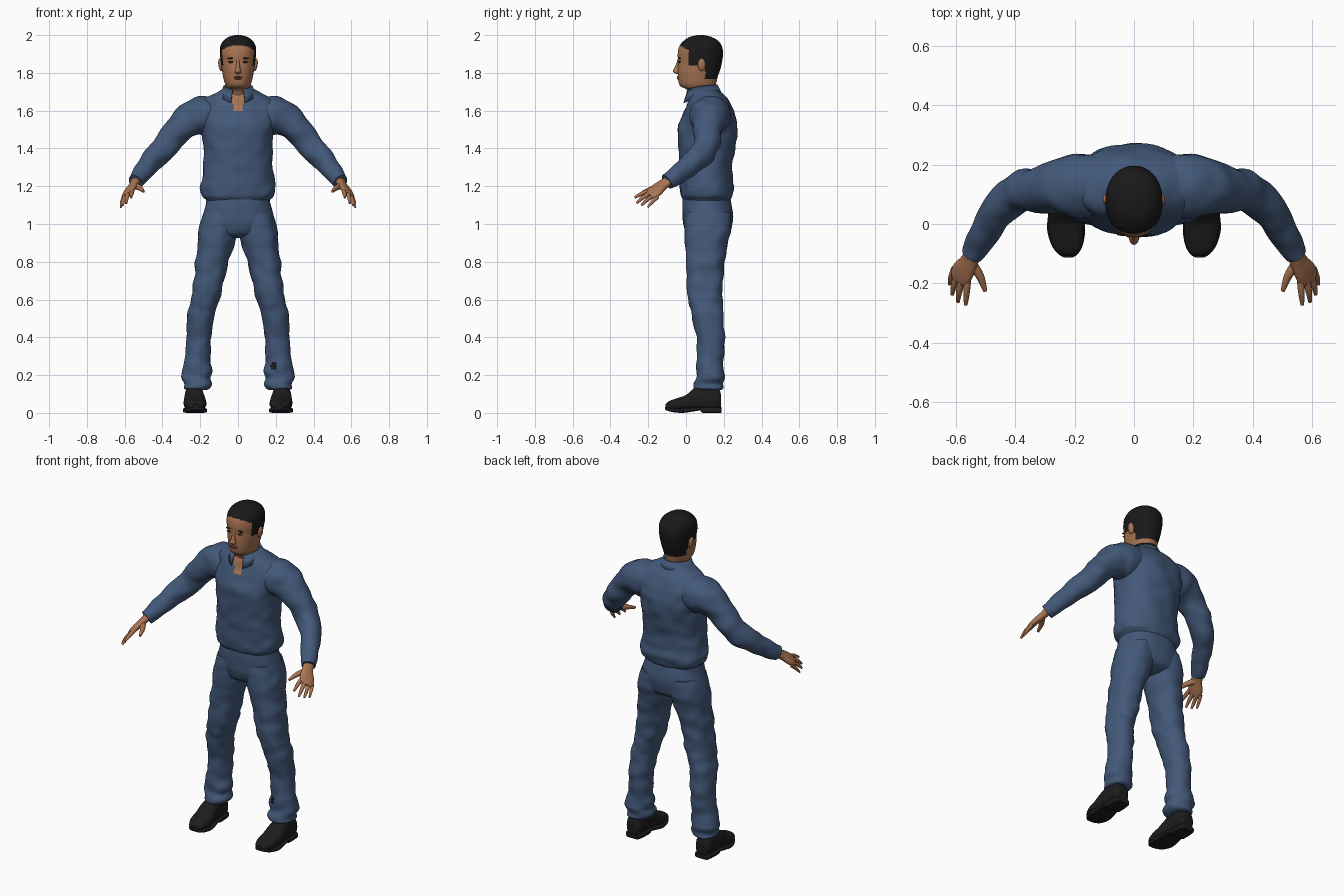
import bpy, bmesh, math
from mathutils import Vector, Matrix, noise


def material(name, rgb):
    m = bpy.data.materials.new(name)
    m.diffuse_color = (*rgb, 1)
    return m


BLUE = material("blue_cloth", (0.055, 0.098, 0.19))
SKIN = material("skin", (0.40, 0.175, 0.085))
HAIR = material("black_hair", (0.010, 0.010, 0.011))
SHOE = material("black_leather", (0.012, 0.012, 0.012))
LIP = material("lip_brown", (0.22, 0.075, 0.045))
EYE = material("eye_dark", (0.02, 0.014, 0.012))


def finish(bm, name, mats, rule=None):
    bmesh.ops.recalc_face_normals(bm, faces=bm.faces[:])
    me = bpy.data.meshes.new(name)
    bm.to_mesh(me)
    bm.free()
    for m in mats:
        me.materials.append(m)
    for p in me.polygons:
        p.use_smooth = len(p.vertices) <= 4
        if rule:
            p.material_index = rule(p.center)
    ob = bpy.data.objects.new(name, me)
    bpy.context.collection.objects.link(ob)
    return ob


def spline(rows, steps):
    """Catmull-Rom interpolation through rows of numbers."""
    out = []
    n = len(rows)
    for i in range(n - 1):
        a, b, c, d = rows[max(i - 1, 0)], rows[i], rows[i + 1], rows[min(i + 2, n - 1)]
        for k in range(steps):
            t = k / steps
            out.append([0.5 * (2 * q + (r - p) * t + (2 * p - 5 * q + 4 * r - s) * t * t
                               + (3 * q - p - 3 * r + s) * t ** 3)
                        for p, q, r, s in zip(a, b, c, d)])
    return out + [list(rows[-1])]


def loft(name, rows, mats, sides=32, steps=4, power=2.0, fold=0.0, mirror=1, rule=None):
    """Skin sections given as centre, u radius vector, v radius vector."""
    bm = bmesh.new()
    rings = []
    for row in spline(rows, steps):
        c, u, v = Vector(row[:3]), Vector(row[3:6]), Vector(row[6:])
        ring = []
        for i in range(sides):
            a = 2 * math.pi * i / sides
            ca, sa = math.cos(a), math.sin(a)
            p = c + u * math.copysign(abs(ca) ** (2 / power), ca) \
                  + v * math.copysign(abs(sa) ** (2 / power), sa)
            if fold:
                p += (p - c).normalized() * noise.noise(Vector((p.x * 13, p.y * 13, p.z * 17))) * fold
            ring.append(bm.verts.new((p.x * mirror, p.y, p.z)))
        rings.append(ring)
    for r0, r1 in zip(rings, rings[1:]):
        for i in range(sides):
            j = (i + 1) % sides
            bm.faces.new((r0[i], r0[j], r1[j], r1[i]))
    bm.faces.new(rings[0])
    bm.faces.new(rings[-1])
    return finish(bm, name, mats, rule)


def level(z, x0, x1, y0, y1):
    return ((x0 + x1) / 2, (y0 + y1) / 2, z, (x1 - x0) / 2, 0, 0, 0, (y1 - y0) / 2, 0)


def upright(z, y0, y1, hw):
    return level(z, -hw, hw, y0, y1)


def slice_y(y, x, hw, z0, z1):
    return (x, y, (z0 + z1) / 2, hw, 0, 0, 0, 0, (z1 - z0) / 2)


def tube(pts):
    """Round sections along a path of (x, y, z, radius)."""
    rows = []
    for i, p in enumerate(pts):
        t = (Vector(pts[min(i + 1, len(pts) - 1)][:3]) - Vector(pts[max(i - 1, 0)][:3])).normalized()
        u = t.cross(Vector((0, 0, 1))).normalized()
        rows.append((*p[:3], *(u * p[3]), *(u.cross(t) * p[3])))
    return rows


def blob(name, loc, size, mat, tilt=0.0):
    bm = bmesh.new()
    bmesh.ops.create_uvsphere(bm, u_segments=20, v_segments=12, radius=1,
                              matrix=Matrix.Translation(loc) @ Matrix.Rotation(tilt, 4, 'Y')
                              @ Matrix.Diagonal((*size, 1)))
    return finish(bm, name, [mat])


# Shirt with an open V neck
loft("shirt", [upright(*r) for r in (
    (1.115, -.012, .225, .160), (1.13, -.016, .236, .172), (1.15, -.025, .246, .193),
    (1.19, -.031, .252, .200), (1.24, -.033, .245, .190), (1.32, -.037, .246, .183),
    (1.42, -.042, .262, .185), (1.50, -.041, .272, .195), (1.56, -.025, .265, .208),
    (1.62, .000, .245, .210), (1.66, .013, .220, .185), (1.69, .024, .190, .130),
    (1.715, .032, .165, .080), (1.72, .045, .150, .050))],
    [BLUE, SKIN], sides=72, steps=5, power=2.25, fold=.009,
    rule=lambda c: int(c.y < .07 and c.z > 1.575 and abs(c.x) < (c.z - 1.575) * .5))

# Collar folded around the neck
bm = bmesh.new()
strip = []
for i in range(41):
    t = -1 + i / 20
    a = math.radians(158) * t
    f = abs(t) ** 2.5
    row = []
    for rx, ry, z in ((.068, .072, 1.715 - .02 * f), (.076, .082, 1.738 - .025 * f),
                      (.100, .106, 1.690 - .048 * f)):
        row.append(bm.verts.new((rx * math.sin(a), .085 + ry * math.cos(a), z)))
    strip.append(row)
for r0, r1 in zip(strip, strip[1:]):
    for k in range(2):
        bm.faces.new((r0[k], r1[k], r1[k + 1], r0[k + 1]))
collar = finish(bm, "collar", [BLUE])
collar.modifiers.new("thickness", 'SOLIDIFY').thickness = .007

# Trouser seat
loft("trouser_seat", [upright(*r) for r in (
    (.925, .05, .18, .09), (.95, .005, .228, .17), (1.0, -.014, .245, .198),
    (1.05, -.018, .250, .187), (1.10, -.021, .242, .173), (1.14, -.016, .232, .165))],
    [BLUE], sides=56, power=2.2, fold=.004)

for s, side in ((1, "left"), (-1, "right")):
    # Trouser legs, with a small dark patch on one shin
    loft(side + "_trouser_leg", [level(*r) for r in (
        (1.06, .010, .180, .00, .235), (.98, .000, .207, -.010, .240), (.90, .016, .218, -.004, .222),
        (.80, .052, .225, -.002, .203), (.70, .074, .236, .004, .193), (.60, .098, .251, .012, .190),
        (.53, .122, .266, .026, .195), (.40, .140, .276, .058, .205), (.30, .145, .284, .062, .198),
        (.22, .138, .296, .053, .197), (.185, .146, .302, .052, .203), (.155, .140, .290, .044, .193),
        (.13, .152, .292, .043, .195), (.12, .165, .275, .06, .18))],
        [BLUE, HAIR], sides=48, steps=6, power=2.2, fold=.010, mirror=s,
        rule=lambda c: int(c.y < .1 and math.hypot(c.x - .19, c.z - .25) < .018))

    # Sleeves
    loft(side + "_sleeve", tube((
        (.10, .130, 1.575, .100), (.19, .130, 1.572, .107), (.25, .123, 1.553, .094),
        (.31, .116, 1.505, .077), (.37, .110, 1.432, .070), (.42, .085, 1.372, .066),
        (.465, .030, 1.325, .058), (.51, -.040, 1.268, .048), (.545, -.100, 1.224, .041))),
        [BLUE], sides=36, steps=5, fold=.009, mirror=s)

    # Palm, flattened across the knuckles
    across = Vector((.05, .04, -.035)).normalized()
    thin = across.cross(Vector((.045, -.10, -.06))).normalized()
    loft(side + "_palm", [(*c, *(across * w), *(thin * h)) for c, w, h in (
        ((.540, -.085, 1.232), .029, .024), ((.552, -.122, 1.208), .032, .020),
        ((.573, -.155, 1.180), .042, .018), ((.586, -.182, 1.160), .040, .014),
        ((.592, -.194, 1.152), .026, .008))],
        [SKIN], sides=24, power=2.4, mirror=s)

    # Fingers and thumb
    for finger, pts in {
        "index_finger": ((.559, -.180, 1.180, .012), (.563, -.230, 1.163, .011), (.566, -.272, 1.140, .006)),
        "middle_finger": ((.577, -.178, 1.167, .012), (.588, -.226, 1.142, .011), (.592, -.262, 1.110, .006)),
        "ring_finger": ((.592, -.166, 1.155, .012), (.606, -.208, 1.126, .010), (.611, -.237, 1.098, .006)),
        "little_finger": ((.604, -.150, 1.144, .011), (.616, -.180, 1.115, .009), (.621, -.203, 1.088, .005)),
        "thumb": ((.552, -.125, 1.205, .018), (.518, -.175, 1.190, .014), (.500, -.226, 1.172, .007)),
    }.items():
        loft(f"{side}_{finger}", tube(pts), [SKIN], sides=12, mirror=s)

    # Shoes: rounded upper and squarer sole with a raised arch
    loft(side + "_shoe_upper", [slice_y(*r) for r in (
        (.186, .232, .028, .02, .09), (.17, .232, .045, .012, .13), (.10, .232, .050, .012, .145),
        (.04, .230, .054, .012, .128), (.00, .228, .060, .012, .094), (-.05, .226, .057, .012, .077),
        (-.09, .223, .042, .014, .062), (-.108, .221, .020, .02, .046))],
        [SHOE], sides=32, power=2.4, mirror=s)
    loft(side + "_shoe_sole", [slice_y(*r) for r in (
        (.188, .232, .030, .002, .03), (.175, .232, .047, 0, .03), (.09, .231, .052, 0, .03),
        (.075, .231, .053, .012, .03), (.03, .229, .060, .006, .028), (-.02, .228, .064, 0, .025),
        (-.07, .225, .053, .004, .026), (-.10, .222, .034, .012, .03), (-.112, .221, .016, .018, .032))],
        [SHOE], sides=32, power=5, mirror=s)

    # Ears, eyes and brows
    blob(side + "_ear", (s * .092, .083, 1.843), (.012, .021, .034), SKIN, s * .15)
    blob(side + "_eye", (s * .036, -.034, 1.858), (.016, .006, .006), EYE)
    blob(side + "_brow", (s * .038, -.034, 1.877), (.021, .006, .004), HAIR, s * .1)


# Head and neck; hair covers the crown, sideburns and nape
def is_hair(c):
    crown = c.z > 1.948 - 4 * c.x * c.x
    sideburn = c.z > 1.842 and c.y > .012
    nape = c.y > .102 and c.z > 1.765
    return int(crown or sideburn or nape)


loft("head", [upright(*r) for r in (
    (1.60, .040, .130, .050), (1.68, .022, .148, .060), (1.712, .004, .154, .062),
    (1.727, -.026, .156, .063), (1.745, -.038, .160, .070), (1.78, -.043, .168, .079),
    (1.82, -.044, .182, .086), (1.86, -.042, .191, .091), (1.90, -.044, .196, .096),
    (1.94, -.036, .190, .094), (1.97, -.012, .170, .078), (1.99, .020, .135, .050),
    (2.0, .060, .095, .015))],
    [SKIN, HAIR], sides=72, steps=6, power=2.1, rule=is_hair)

# Nose and lips
loft("nose", [upright(*r) for r in (
    (1.793, -.046, -.02, .010), (1.800, -.062, -.02, .017), (1.809, -.070, -.02, .017),
    (1.825, -.062, -.02, .012), (1.85, -.051, -.02, .010), (1.875, -.044, -.02, .010))],
    [SKIN], sides=20)
blob("upper_lip", (0, -.041, 1.779), (.025, .008, .004), LIP)
blob("lower_lip", (0, -.040, 1.770), (.021, .009, .005), LIP)
